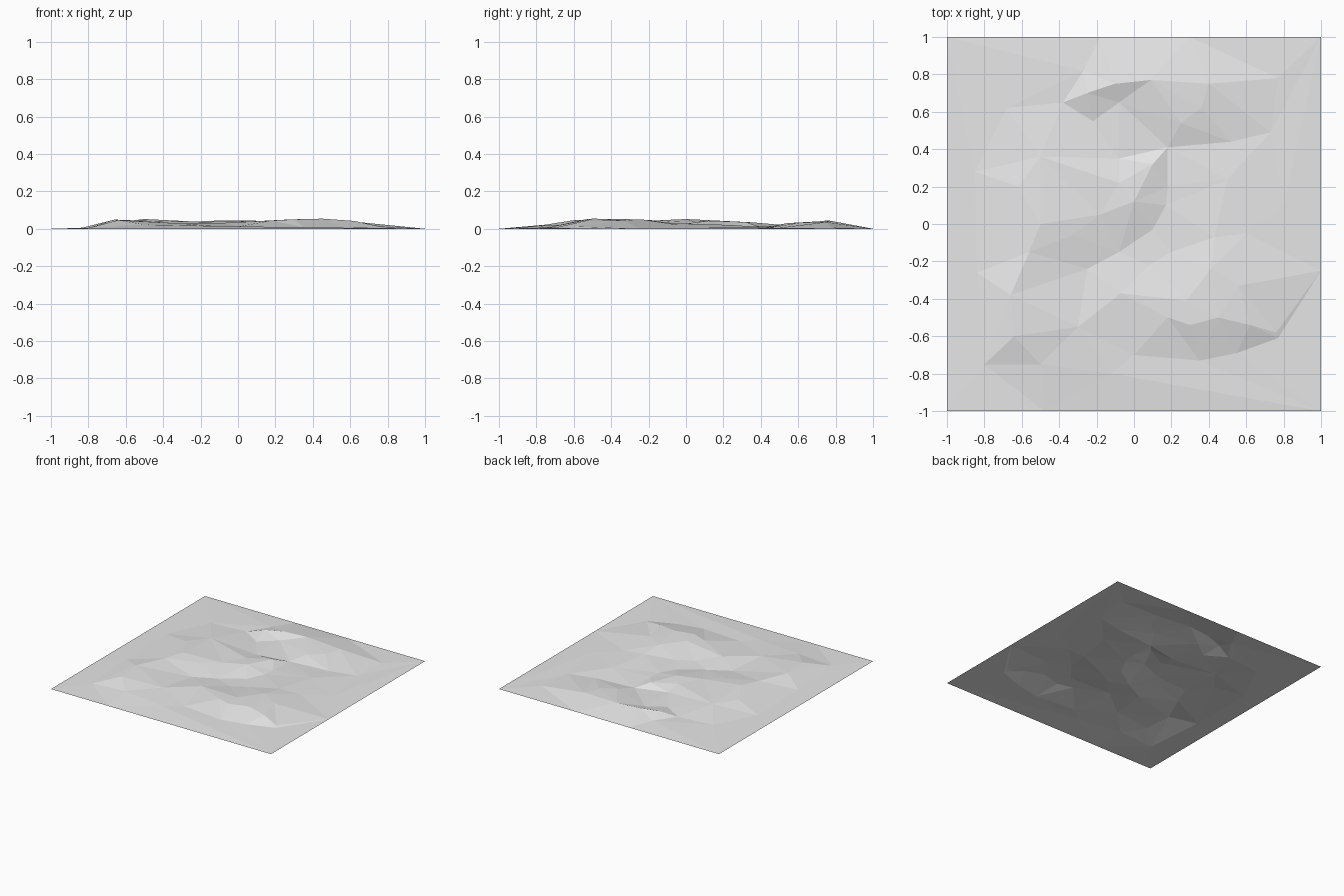
import bpy
import bmesh
from mathutils import Vector
from mathutils.geometry import delaunay_2d_cdt

default_cube = bpy.data.objects.get("Cube")
if default_cube:
    bpy.data.objects.remove(default_cube, do_unlink=True)

points = []   # plan positions of the terrain corners
heights = []  # height of each corner
creases = []  # fold lines that the triangles must follow


def fold(*line):
    """Add a fold line: plan position in hundredths, height in thousandths."""
    start = len(points)
    for x, y, z in line:
        points.append(Vector((x, y)) / 100)
        heights.append(z / 1000)
    creases.extend((i, i + 1) for i in range(start, len(points) - 1))


def border(*spots):
    """Add loose points on the level outer edge."""
    for x, y in spots:
        points.append(Vector((x, y)))
        heights.append(0.0)


# Level square border
border(*((sx, sy) for sx in (-1, 1) for sy in (-1, 1)))
border((-.18, 1), (.3, 1), (-.48, -1), (1, -.25), (-1, -.4))

# Northern ridge: crest, steep back foot, southern foot and shoulder
fold((-38, 65, 8), (-25, 70, 38), (-10, 75, 44), (9, 77, 43), (40, 75, 36), (77, 78, 6))
fold((-27, 82, 11))
fold((-22, 55, 8), (-8, 65, 14), (18, 41, 4), (52, 44, 5), (73, 49, 4))
fold((25, 54, 30), (36, 62, 34))

# Middle ridge: crest, hollow behind it and valley in front
fold((-50, 0, 52), (-33, -6, 38), (-18, 5, 36), (0, 12, 43), (-8, 22, 36), (10, 32, 36))
fold((-8, 35, 14))
fold((-25, -24, 10), (-8, -15, 8), (10, -3, 8), (17, 10, 12), (18, 20, 12))

# Southern plateau: valley side, northern rim, southern rim and foot
fold((8, -22, 14), (20, -15, 14))
fold((-7, -37, 32), (28, -41, 50), (41, -24, 50), (43, -7, 30))
fold((18, -50, 44), (30, -54, 50), (45, -50, 54), (62, -54, 42), (76, -58, 12))
fold((0, -70, 12), (35, -73, 8), (55, -69, 8), (77, -61, 5))

# Eastern slope
fold((56, -33, 44), (60, -5, 22), (50, 24, 20))
fold((80, 10, 8))

# Western hills: crest and outer foot
fold((-50, 36, 34), (-62, 20, 38), (-56, -15, 45), (-66, -38, 49), (-64, -60, 46))
fold((-68, 62, 10), (-85, 28, 4), (-84, -26, 4), (-80, -75, 4), (-50, -75, 22))
fold((-30, -55, 28), (-12, -80, 14))

# Triangulate the plan and raise every corner to its height
flat, _, triangles, origins, _, _ = delaunay_2d_cdt(points, creases, [], 0, 1e-5)
bm = bmesh.new()
corners = []
for spot, source in zip(flat, origins):
    z = heights[source[0]] if source else 0.02
    corners.append(bm.verts.new((spot.x, spot.y, z)))
for tri in triangles:
    bm.faces.new([corners[i] for i in tri])
bm.normal_update()
for face in bm.faces:
    face.smooth = False
    if face.normal.z < 0:
        face.normal_flip()

mesh = bpy.data.meshes.new("terrain")
bm.to_mesh(mesh)
bm.free()
terrain = bpy.data.objects.new("terrain", mesh)
bpy.context.collection.objects.link(terrain)

# Plain light grey surface
grey = bpy.data.materials.new("light grey")
grey.use_nodes = True
colour = (0.8, 0.8, 0.8, 1)
grey.diffuse_color = colour
for node in grey.node_tree.nodes:
    if node.type == "BSDF_PRINCIPLED":
        node.inputs["Base Color"].default_value = colour
mesh.materials.append(grey)
